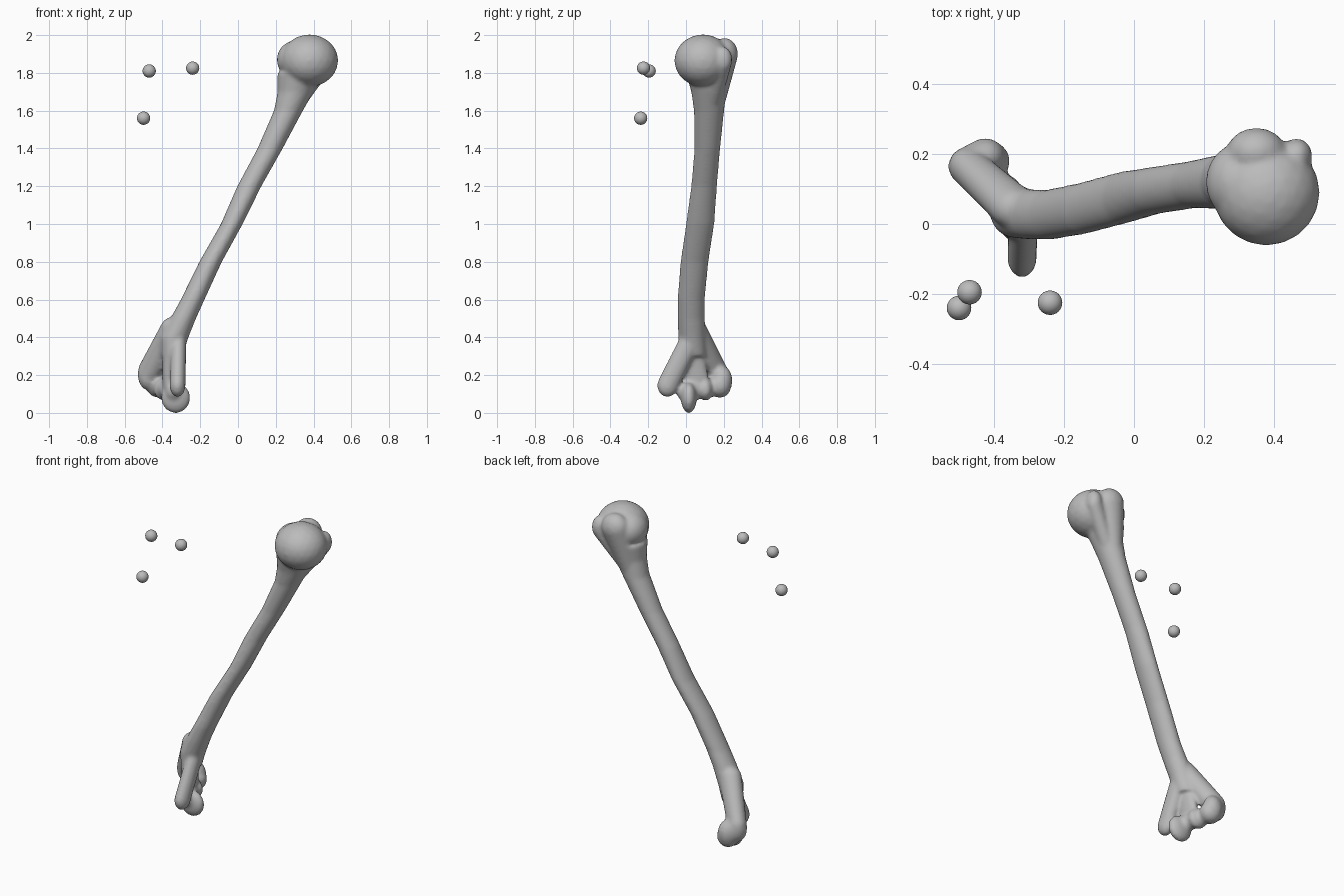
import bpy, bmesh, math
from mathutils import Vector, Matrix

old = bpy.data.objects.get("Cube")
if old:
    bpy.data.objects.remove(old, do_unlink=True)

bone = bpy.data.materials.new("bone_grey")
bone.use_nodes = True
GREY = (0.5, 0.5, 0.5, 1)
bone.diffuse_color = GREY
bone.node_tree.nodes["Principled BSDF"].inputs["Base Color"].default_value = GREY


def ellipsoid(bm, centre, radii):
    m = Matrix.Translation(centre) @ Matrix.Diagonal((*radii, 1))
    return bmesh.ops.create_icosphere(bm, subdivisions=3, radius=1, matrix=m)["verts"]


def strut(bm, a, ra, b, rb):
    """Solid that tapers from one ellipsoid to another."""
    part = bmesh.new()
    ellipsoid(part, a, ra)
    ellipsoid(part, b, rb)
    out = bmesh.ops.convex_hull(part, input=part.verts)
    bmesh.ops.delete(part, geom=list({v for v in out["geom_interior"] if isinstance(v, bmesh.types.BMVert)}), context="VERTS")
    loose = [f for f in part.faces if f not in set(out["geom"])]
    bmesh.ops.delete(part, geom=loose, context="FACES_ONLY")
    bmesh.ops.recalc_face_normals(part, faces=part.faces)
    me = bpy.data.meshes.new("strut")
    part.to_mesh(me)
    part.free()
    bm.from_mesh(me)
    bpy.data.meshes.remove(me)


def loft(bm, sections, sides=32):
    """Tube through level elliptical sections: x, y, z, x radius, y radius."""
    rings = []
    for x, y, z, rx, ry in sections:
        angles = [math.tau * i / sides for i in range(sides)]
        rings.append([bm.verts.new((x + rx * math.cos(a), y + ry * math.sin(a), z)) for a in angles])
    for lo, hi in zip(rings, rings[1:]):
        for i in range(sides):
            j = (i + 1) % sides
            bm.faces.new((lo[i], lo[j], hi[j], hi[i]))
    bm.faces.new(rings[0][::-1])
    bm.faces.new(rings[-1])


bm = bmesh.new()

# Shaft
loft(bm, [
    (-0.35, 0.035, 0.30, 0.055, 0.07),
    (-0.337, 0.033, 0.40, 0.075, 0.073),
    (-0.29, 0.027, 0.50, 0.068, 0.072),
    (-0.24, 0.027, 0.60, 0.063, 0.072),
    (-0.145, 0.045, 0.80, 0.06, 0.074),
    (-0.033, 0.075, 1.00, 0.058, 0.075),
    (0.06, 0.096, 1.20, 0.064, 0.068),
    (0.17, 0.113, 1.40, 0.067, 0.068),
    (0.267, 0.122, 1.60, 0.077, 0.08),
    (0.305, 0.12, 1.70, 0.095, 0.092),
    (0.33, 0.12, 1.80, 0.12, 0.12),
])

# Ball head and the two knobs behind it
ellipsoid(bm, (0.378, 0.09, 1.865), (0.153, 0.152, 0.139))
ellipsoid(bm, (0.30, 0.12, 1.87), (0.095, 0.11, 0.10))
strut(bm, (0.35, 0.205, 1.90), (0.085, 0.07, 0.085), (0.28, 0.15, 1.62), (0.05, 0.05, 0.05))
strut(bm, (0.465, 0.195, 1.87), (0.045, 0.05, 0.07), (0.33, 0.14, 1.66), (0.04, 0.05, 0.04))

# Inner knuckle and its ridge
strut(bm, (-0.32, -0.098, 0.145), (0.042, 0.055, 0.062), (-0.315, 0.01, 0.36), (0.042, 0.055, 0.06))
# Outer knuckle and its ridge
strut(bm, (-0.475, 0.165, 0.21), (0.056, 0.055, 0.08), (-0.34, 0.045, 0.45), (0.07, 0.06, 0.06))
strut(bm, (-0.475, 0.165, 0.20), (0.056, 0.055, 0.08), (-0.425, 0.19, 0.17), (0.058, 0.056, 0.08))
# Thin web between the ridges
strut(bm, (-0.36, 0.03, 0.34), (0.04, 0.06, 0.05), (-0.37, 0.05, 0.14), (0.03, 0.08, 0.05))
# Hinge spool
ellipsoid(bm, (-0.33, 0.015, 0.08), (0.078, 0.042, 0.082))
strut(bm, (-0.34, 0.0, 0.11), (0.045, 0.05, 0.05), (-0.42, 0.16, 0.14), (0.045, 0.05, 0.05))
ellipsoid(bm, (-0.385, 0.105, 0.125), (0.062, 0.038, 0.062))
ellipsoid(bm, (-0.42, 0.18, 0.145), (0.066, 0.06, 0.066))

mesh = bpy.data.meshes.new("arm_bone")
bm.to_mesh(mesh)
bm.free()
mesh.materials.append(bone)
arm_bone = bpy.data.objects.new("arm_bone", mesh)
bpy.context.collection.objects.link(arm_bone)

# Fuse the parts into one soft surface
remesh = arm_bone.modifiers.new("fuse", "REMESH")
remesh.mode = "VOXEL"
remesh.voxel_size = 0.01
remesh.use_smooth_shade = True
soften = arm_bone.modifiers.new("soften", "SMOOTH")
soften.factor = 0.5
soften.iterations = 8

# Three marker balls
for i, centre in enumerate([(-0.47, -0.195, 1.81), (-0.24, -0.225, 1.825), (-0.50, -0.24, 1.56)]):
    bpy.ops.mesh.primitive_uv_sphere_add(segments=24, ring_count=16, radius=0.035, location=centre)
    ball = bpy.context.object
    ball.name = f"marker_ball_{i + 1}"
    ball.data.materials.append(bone)
    bpy.ops.object.shade_smooth()
